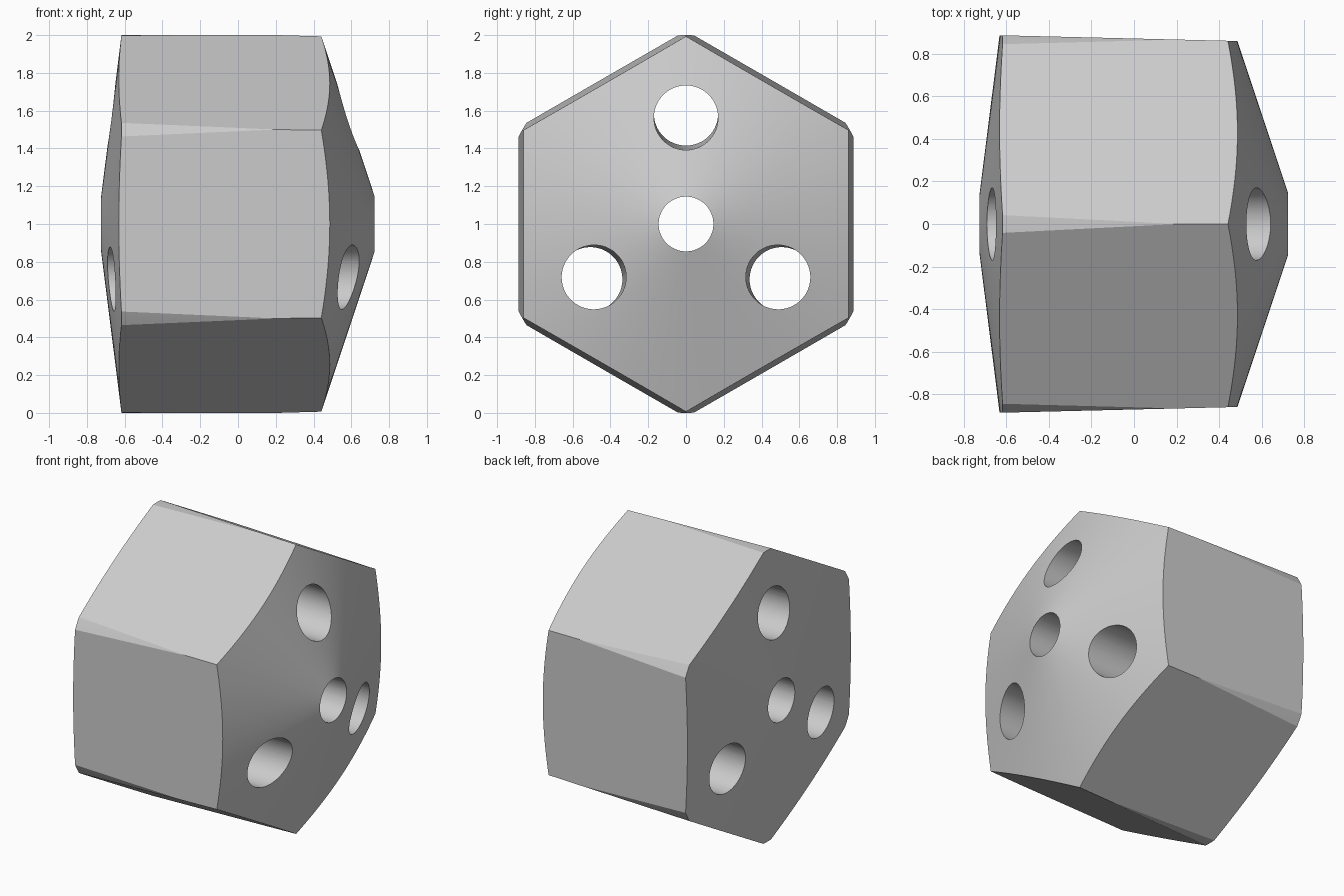
import bpy, bmesh
from math import pi, sin, cos, radians
from mathutils import Matrix, Vector

if "Cube" in bpy.data.objects:
    bpy.data.objects.remove(bpy.data.objects["Cube"], do_unlink=True)

grey = bpy.data.materials.new("plain grey")
grey.use_nodes = True
COLOUR = (0.6, 0.6, 0.6, 1)
grey.diffuse_color = COLOUR
grey.node_tree.nodes["Principled BSDF"].inputs["Base Color"].default_value = COLOUR


def lathe(name, profile, sides, start=0.0):
    """Closed solid of rings (x, radius) around the x axis; radius 0 makes a tip."""
    bm = bmesh.new()
    rings = []
    for x, r in profile:
        if r == 0:
            rings.append([bm.verts.new((x, 0, 1))] * sides)
            continue
        angles = [start + 2 * pi * i / sides for i in range(sides)]
        rings.append([bm.verts.new((x, r * sin(a), 1 + r * cos(a))) for a in angles])
    for a, b in zip(rings, rings[1:]):
        for i in range(sides):
            j = (i + 1) % sides
            bm.faces.new(dict.fromkeys((a[i], a[j], b[j], b[i])))
    for ring in (rings[0], rings[-1]):
        if ring[0] != ring[1]:
            bm.faces.new(ring)
    bmesh.ops.recalc_face_normals(bm, faces=bm.faces)
    mesh = bpy.data.meshes.new(name)
    bm.to_mesh(mesh)
    bm.free()
    mesh.materials.append(grey)
    ob = bpy.data.objects.new(name, mesh)
    bpy.context.collection.objects.link(ob)
    return ob


def cut(target, tool, operation):
    """Apply a boolean, then discard the tool."""
    bpy.context.view_layer.objects.active = target
    mod = target.modifiers.new(operation.lower(), "BOOLEAN")
    mod.operation, mod.object, mod.solver = operation, tool, "EXACT"
    bpy.ops.object.modifier_apply(modifier=mod.name)
    bpy.data.objects.remove(tool, do_unlink=True)


# Round blank: shallow cone on the left end, steeper cone on the right end
body = lathe("hex_body", [(-0.743, 0), (-0.617, 1.0), (0.439, 1.0), (0.772, 0)], 120)

# Six slightly tapered flats
hexagon = lathe("flats", [(x, (0.871 - 0.0242 * x) / cos(pi / 6)) for x in (-1, 1)], 6)
cut(body, hexagon, "INTERSECT")

# Centre bore and three bores that splay gently towards the wide end
cut(body, lathe("centre_bore", [(-1, 0.145), (1, 0.145)], 64), "DIFFERENCE")
for k in range(3):
    bore = lathe("outer_bore", [(-1, 0.17), (1, 0.17)], 64)
    pivot = Vector((0, 0, 1))
    splay = Matrix.Translation((0, 0, 0.573)) @ Matrix.Translation(pivot) \
        @ Matrix.Rotation(radians(1), 4, "Y") @ Matrix.Translation(-pivot)
    turn = Matrix.Translation(pivot) @ Matrix.Rotation(k * 2 * pi / 3, 4, "X") \
        @ Matrix.Translation(-pivot)
    bore.data.transform(turn @ splay)
    cut(body, bore, "DIFFERENCE")

# Smooth cones, bores and corner strips, crisp edges elsewhere
bpy.ops.object.select_all(action="DESELECT")
body.select_set(True)
bpy.context.view_layer.objects.active = body
bpy.ops.object.shade_smooth_by_angle(angle=radians(15))
